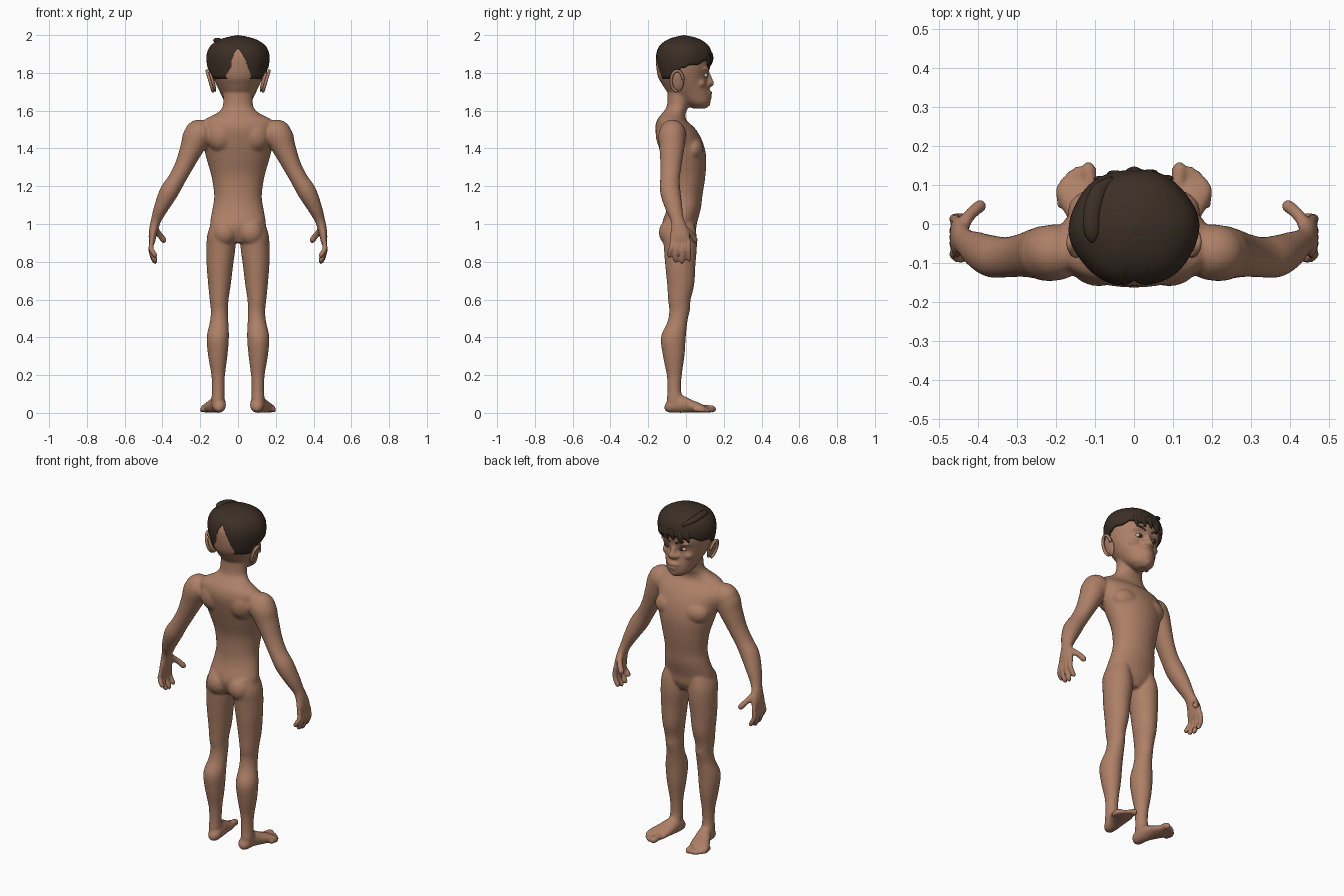
import bpy, bmesh, math
from mathutils import Vector, Matrix


def material(name, rgb):
    m = bpy.data.materials.new(name)
    m.diffuse_color = (*rgb, 1)
    return m


SKIN = material("skin", (0.42, 0.215, 0.135))
HAIR = material("dark_brown_hair", (0.045, 0.028, 0.019))
WHITE = material("eye_white", (0.6, 0.55, 0.5))


def spline(rows, steps=4):
    """Catmull-Rom through rows of numbers."""
    out = []
    for i in range(len(rows) - 1):
        a, b, c, d = (rows[max(0, min(len(rows) - 1, i + k))] for k in (-1, 0, 1, 2))
        for s in range(steps):
            t = s / steps
            out.append([0.5 * (2 * q + (r - p) * t + (2 * p - 5 * q + 4 * r - w) * t * t
                               + (3 * q - p - 3 * r + w) * t ** 3)
                        for p, q, r, w in zip(a, b, c, d)])
    return out + [list(rows[-1])]


def tube(bm, rows, ref=(0, 1, 0), axis=None, n=24, s=1):
    """Loft ellipses (x, y, z, width, depth); depth lies along ref, s mirrors x."""
    rows = spline(rows)
    rings = []
    for i, (x, y, z, ru, rv) in enumerate(rows):
        tan = Vector(axis) if axis else (
            Vector(rows[min(i + 1, len(rows) - 1)][:3]) - Vector(rows[max(i - 1, 0)][:3])).normalized()
        v = Vector(ref)
        v = (v - tan * v.dot(tan)).normalized()
        u = v.cross(tan)
        ring = []
        for k in range(n):
            a = 2 * math.pi * k / n
            p = Vector((x, y, z)) + u * max(ru, .001) * math.cos(a) + v * max(rv, .001) * math.sin(a)
            ring.append(bm.verts.new((p.x * s, p.y, p.z)))
        rings.append(ring)
    for r0, r1 in zip(rings, rings[1:]):
        for k in range(n):
            bm.faces.new((r0[k], r0[(k + 1) % n], r1[(k + 1) % n], r1[k]))
    bm.faces.new(rings[0])
    bm.faces.new(rings[-1])


def blob(bm, c, r, rot=0.0, ax='Y', s=1):
    m = (Matrix.Scale(s, 4, (1, 0, 0)) @ Matrix.Translation(c) @ Matrix.Rotation(rot, 4, ax)
         @ Matrix.Diagonal((*r, 1)))
    bmesh.ops.create_uvsphere(bm, u_segments=20, v_segments=12, radius=1, matrix=m)


def digit(bm, pts, r, s):
    """Finger or toe with rounded ends."""
    a, b = Vector(pts[-2]), Vector(pts[-1])
    tip = b + (b - a).normalized() * r * .8
    tube(bm, [(*p, r, r) for p in pts] + [(*tip, r * .3, r * .3)], ref=(.1, .3, .95), n=12, s=s)


def finish(bm, name, mats, angle=60):
    bmesh.ops.recalc_face_normals(bm, faces=bm.faces[:])
    me = bpy.data.meshes.new(name)
    bm.to_mesh(me)
    bm.free()
    for m in mats:
        me.materials.append(m)
    for p in me.polygons:
        p.use_smooth = True
    ob = bpy.data.objects.new(name, me)
    bpy.context.collection.objects.link(ob)
    return ob


# ---- body: overlapping lofts fused into one skin
bm = bmesh.new()
UP = (0, 0, 1)
torso = [(.90, -.035, .06, .06), (.95, -.035, .135, .085), (1.0, -.035, .148, .092),
         (1.08, -.012, .135, .09), (1.15, -.003, .126, .09), (1.25, .002, .14, .1),
         (1.35, -.01, .168, .117), (1.43, -.03, .188, .12), (1.50, -.055, .205, .108),
         (1.55, -.075, .18, .078), (1.585, -.065, .115, .063), (1.62, -.045, .082, .058),
         (1.68, -.035, .078, .062), (1.74, -.03, .078, .07)]
tube(bm, [(0, y, z, a, b) for z, y, a, b in torso], axis=UP, n=40)
head = [(1.612, .07, .03, .035), (1.64, .058, .066, .07), (1.69, .02, .092, .11),
        (1.74, -.005, .116, .122), (1.78, -.017, .132, .132), (1.84, -.015, .144, .143),
        (1.90, -.015, .142, .14), (1.95, -.015, .11, .105), (1.98, -.015, .04, .04)]
tube(bm, [(0, y, z, a, b) for z, y, a, b in head], axis=UP, n=40)
# nose, lips and chin
tube(bm, [(0, .105, 1.815, .012, .012), (0, .118, 1.785, .014, .014), (0, .13, 1.75, .018, .016)])
blob(bm, (0, .127, 1.745), (.024, .023, .02))
blob(bm, (0, .115, 1.695), (.042, .026, .011))
blob(bm, (0, .112, 1.672), (.036, .027, .011))
blob(bm, (0, .105, 1.637), (.03, .025, .02))

leg = [(1.02, .08, -.035, .055, .075), (.95, .09, -.035, .071, .09), (.88, .09, -.03, .077, .088),
       (.78, .096, -.03, .07, .08), (.68, .098, -.028, .06, .072), (.60, .1, -.035, .05, .06),
       (.54, .098, -.035, .046, .054), (.48, .1, -.046, .049, .053), (.40, .107, -.067, .059, .066),
       (.30, .107, -.065, .051, .057), (.20, .105, -.062, .036, .04), (.12, .105, -.062, .033, .036),
       (.07, .106, -.057, .035, .045), (.03, .107, -.055, .03, .045)]
foot = [(.1, -.113, .028, .012, .014), (.1, -.09, .035, .034, .033), (.105, -.03, .047, .04, .047),
        (.125, .03, .035, .054, .034), (.14, .08, .025, .06, .024), (.145, .11, .016, .048, .014)]
arm = [(.17, -.075, 1.49, .06, .065), (.215, -.075, 1.465, .075, .072), (.245, -.075, 1.40, .062, .066),
       (.285, -.08, 1.31, .049, .056), (.325, -.085, 1.235, .046, .052), (.365, -.083, 1.17, .05, .054),
       (.405, -.065, 1.09, .039, .046), (.432, -.047, 1.025, .028, .035), (.445, -.037, .98, .024, .043),
       (.453, -.032, .93, .02, .055), (.455, -.03, .895, .013, .05)]
for s in (1, -1):
    tube(bm, [(x, y, z, a, b) for z, x, y, a, b in leg], axis=UP, s=s)
    tube(bm, [(x, y, z, a, b) for x, y, z, a, b in foot], ref=UP, axis=(0, 1, 0), s=s)
    tube(bm, arm, s=s)
    # toes, fingers, thumb
    for x, y, r in ((.117, .145, .019), (.145, .14, .013), (.163, .128, .012), (.178, .112, .012), (.19, .09, .012)):
        digit(bm, [(x - .006, y - .05, r + .006), (x - .002, y - .02, r + .004), (x, y, r)], r, s)
    for y, ty, z in ((-.073, -.086, .83), (-.045, -.055, .805), (-.016, -.02, .798), (.012, .016, .81)):
        digit(bm, [(.455, y, .915), (.461, (y + ty) / 2, .865), (.452, ty, z + .025), (.438, ty, z)], .0135, s)
    digit(bm, [(.442, -.015, .985), (.425, .018, .955), (.405, .038, .93), (.392, .048, .912)], .0165, s)
    # chest, shoulder, shoulder blade, buttock, kneecap
    blob(bm, (.085, .035, 1.395), (.085, .058, .065), s=s)
    blob(bm, (.205, -.072, 1.475), (.08, .072, .078), s=s)
    blob(bm, (.09, -.09, 1.47), (.08, .07, .09), s=s)
    blob(bm, (.07, -.082, .955), (.066, .062, .07), s=s)
    blob(bm, (.098, -.005, .555), (.03, .028, .04), s=s)
    # brow, cheek, nostril
    blob(bm, (.05, .095, 1.822), (.045, .028, .014), s=s)
    blob(bm, (.062, .075, 1.745), (.035, .03, .025), s=s)
    blob(bm, (.022, .119, 1.742), (.015, .016, .013), s=s)
body = finish(bm, "body", [SKIN])
rm = body.modifiers.new("fuse", 'REMESH')
rm.mode, rm.voxel_size, rm.use_smooth_shade = 'VOXEL', .0075, True
sm = body.modifiers.new("soften", 'SMOOTH')
sm.factor, sm.iterations = .5, 5

# ---- ears: flattened shell with a raised rim
for s, side in ((1, "right"), (-1, "left")):
    bm = bmesh.new()
    blob(bm, (.136, -.045, 1.755), (.012, .034, .058), .28, 'Y', s)
    rim = []
    for k in range(13):
        a = -1.6 + 4.6 * k / 12
        rim.append((.143 + .016 * math.sin(a) + .006, -.047 - .032 * math.cos(a),
                    1.757 + .054 * math.sin(a), .008, .008))
    tube(bm, rim, ref=(1, 0, 0), n=8, s=s)
    finish(bm, side + "_ear", [SKIN])

    # eye: iris painted on forward-facing faces
    bm = bmesh.new()
    blob(bm, (.048, .1, 1.787), (.022, .017, .013), s=s)
    bm.normal_update()
    for f in bm.faces:
        c = f.calc_center_median()
        f.material_index = int(c.y > .1 and abs(c.x - s * .048) < .011)
    finish(bm, side + "_eye", [WHITE, HAIR])

    # eyebrow
    bm = bmesh.new()
    tube(bm, [(.02, .122, 1.82, .003, .004), (.05, .121, 1.834, .004, .007),
              (.085, .098, 1.826, .003, .003)], ref=UP, n=8, s=s)
    finish(bm, side + "_eyebrow", [HAIR])

# ---- hair cap: columns rise from a shaped hairline to the crown
PROFILE = spline([(1.74, .132), (1.79, .15), (1.83, .16), (1.88, .166), (1.92, .158), (1.95, .138),
                  (1.975, .10), (1.99, .055), (2.0, 0.0)], 6)


def radius(z):
    for (z0, r0), (z1, r1) in zip(PROFILE, PROFILE[1:]):
        if z <= z1:
            return r0 + (r1 - r0) * (z - z0) / (z1 - z0)
    return 0.0


def hairline(a):
    x, f = math.cos(a), math.sin(a)          # f = 1 at the face, -1 at the back
    if f > 0:
        z = 1.825 + .035 * min(1, f * 1.4) + .006 * math.sin(a * 9)
    else:
        z = 1.825 - .058 * min(1, max(0, -f - .12) * 3)
    if f < -.5:                              # bare strip at the back
        bare = max(0, min(1, (.29 - abs(x - .06)) / .07))
        z += (1.935 - .35 * abs(x - .0) ** 1.2 - z) * bare
    return z


bm = bmesh.new()
N, M = 112, 18
cols = []
for k in range(N):
    a = 2 * math.pi * k / N
    zb = hairline(a)
    col = []
    for j in range(M):
        t = math.sin(j / M * math.pi / 2)
        z = zb + (2.0 - zb) * t
        r = radius(z) * (1 + .012 * math.sin(a * 6 + 1))
        col.append(bm.verts.new((r * math.cos(a), -.01 + r * .91 * math.sin(a), z)))
    cols.append(col)
crown = bm.verts.new((0, -.01, 1.998))
for k in range(N):
    c0, c1 = cols[k], cols[(k + 1) % N]
    for j in range(M - 1):
        bm.faces.new((c0[j], c1[j], c1[j + 1], c0[j + 1]))
    bm.faces.new((c0[-1], c1[-1], crown))
hair = finish(bm, "hair_cap", [HAIR])
so = hair.modifiers.new("thickness", 'SOLIDIFY')
so.thickness, so.offset = .016, -1

# loose lock swept over one side, and fringe tufts
bm = bmesh.new()
tube(bm, [(-.055, .115, 1.93, .008, .006), (-.09, .085, 1.955, .02, .012), (-.108, .03, 1.97, .022, .013),
          (-.108, -.02, 1.973, .02, .012), (-.105, -.045, 1.965, .008, .006)], ref=UP, n=12)
for x, z in ((-.085, 1.85), (-.05, 1.845), (.0, 1.855), (.04, 1.85), (.08, 1.845)):
    y = -.01 + .15 * math.sqrt(1 - (x / .166) ** 2)
    tube(bm, [(x + .01, y - .006, z + .05, .012, .006), (x, y - .003, z + .02, .02, .008),
              (x - .012, y - .008, z - .012, .003, .003)], n=10)
finish(bm, "hair_locks", [HAIR])
